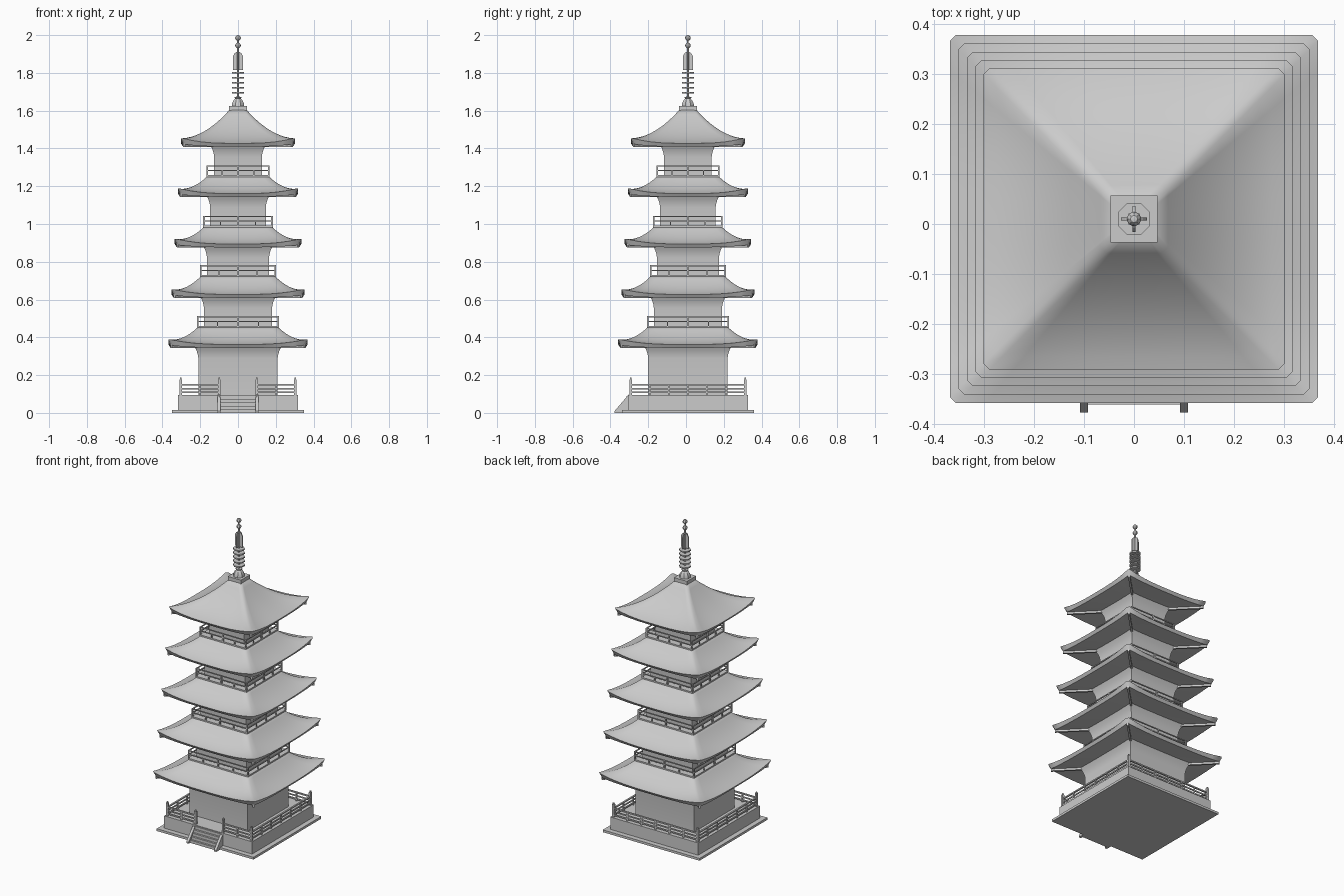
import bpy, bmesh, math
from mathutils import Matrix, Vector

if "Cube" in bpy.data.objects:
    bpy.data.objects.remove(bpy.data.objects["Cube"])

CY = 0.01  # the tower sits slightly back to leave room for the stairs

stone = bpy.data.materials.new("light_grey")
stone.diffuse_color = (0.6, 0.6, 0.6, 1)
stone.use_nodes = True
stone.node_tree.nodes["Principled BSDF"].inputs["Base Color"].default_value = stone.diffuse_color


def finish(name, bm, smooth=None):
    bmesh.ops.recalc_face_normals(bm, faces=bm.faces)
    me = bpy.data.meshes.new(name)
    bm.to_mesh(me)
    bm.free()
    me.materials.append(stone)
    if smooth:
        me.shade_smooth()
        me.set_sharp_from_angle(angle=math.radians(smooth))
    ob = bpy.data.objects.new(name, me)
    bpy.context.collection.objects.link(ob)
    return ob


def box(bm, x0, x1, y0, y1, z0, z1, turn=0):
    """Axis-aligned box about the tower axis, turned about it by an angle."""
    m = (Matrix.Translation((0, CY, 0)) @ Matrix.Rotation(turn, 4, 'Z')
         @ Matrix.Translation(((x0 + x1) / 2, (y0 + y1) / 2, (z0 + z1) / 2))
         @ Matrix.Diagonal((x1 - x0, y1 - y0, z1 - z0, 1)))
    bmesh.ops.create_cube(bm, size=1, matrix=m)


def square_ring(bm, r, z, c=0.0, lift=0.0, n=1):
    """Square loop with cut corners (c) whose corners rise by lift."""
    ring = []
    for k in range(4):
        rot = Matrix.Rotation(k * math.pi / 2, 3, 'Z')
        for i in range(n + (1 if c else 0)):
            u = -1 + 2 * i / n
            p = rot @ Vector((u * (r - c), -r, z + lift * abs(u) ** 3))
            ring.append(bm.verts.new((p.x, p.y + CY, p.z)))
    return ring


def loft(bm, rings):
    for a, b in zip(rings, rings[1:]):
        m = len(a)
        for i in range(m):
            bm.faces.new((a[i], a[(i + 1) % m], b[(i + 1) % m], b[i]))
    bm.faces.new(rings[0])
    bm.faces.new(rings[-1])


def lathe(bm, profile, sides=8):
    rings = []
    for r, z in profile:
        rings.append([bm.verts.new((r * math.cos(math.tau * (i + .5) / sides),
                                    CY + r * math.sin(math.tau * (i + .5) / sides), z))
                      for i in range(sides)])
    loft(bm, rings)


def roof(name, r, zb, r_top, z_top, r_wall):
    """Concave hipped roof with lifted corners and hip rafters below."""
    bm = bmesh.new()
    n, c, steps = 12, 0.012, 10
    z_eave = zb + 0.018
    rings = [square_ring(bm, r_wall - 0.02, zb + 0.012, c, 0, n),
             square_ring(bm, r - 0.012, zb, c, 0.012, n)]
    for i in range(steps + 1):
        t = i / steps
        rings.append(square_ring(bm, r + (r_top - r) * t,
                                 z_eave + (z_top - z_eave) * (0.35 * t + 0.65 * t * t),
                                 c, 0.026 * (1 - t) ** 2, n))
    loft(bm, rings)
    finish(name, bm, 50)
    bm = bmesh.new()
    for k in range(4):
        box(bm, r_wall * 1.35, (r - 0.016) * 1.414, -0.006, 0.006, zb - 0.001, zb + 0.018,
            math.pi / 4 + k * math.pi / 2)
    finish(name + "_hip_rafters", bm)


def wall(name, r, z0, zb):
    """Square wall that flares out into brackets under the eaves."""
    bm = bmesh.new()
    zf = zb - 0.055
    prof = [(r, z0), (r, zf), (r + 0.003, zf + 0.02), (r + 0.009, zf + 0.04),
            (r + 0.016, zf + 0.055), (r + 0.022, zb + 0.012)]
    loft(bm, [square_ring(bm, a, z) for a, z in prof])
    finish(name, bm, 30)


def balcony(name, r, z):
    bm = bmesh.new()
    box(bm, -r, r, -r, r, z - 0.004, z + 0.005)
    e = r - 0.004
    for k in range(4):
        a = k * math.pi / 2
        for h in (0.029, 0.054):
            box(bm, -r, r, -e - 0.003, -e + 0.003, z + h - 0.003, z + h + 0.003, a)
        for x in (-e, 0):
            box(bm, x - 0.004, x + 0.004, -e - 0.004, -e + 0.004, z, z + 0.057, a)
        for x in (-r / 2, r / 2):
            box(bm, x - 0.003, x + 0.003, -e - 0.003, -e + 0.003, z, z + 0.029, a)
    finish(name, bm)


# Stone base
bm = bmesh.new()
box(bm, -0.349, 0.349, -0.349, 0.349, 0, 0.015)
box(bm, -0.317, 0.317, -0.317, 0.317, 0.015, 0.095)
finish("base", bm)

# Front stairs with sloping side walls
bm = bmesh.new()
for i in range(5):
    y0 = -0.372 + i * 0.012
    box(bm, -0.1, 0.1, y0, -0.3, 0, 0.018 * (i + 1))
for s in (-1, 1):
    sec = [(-0.378, 0), (-0.378, 0.01), (-0.303, 0.098), (-0.303, 0)]
    ends = [[bm.verts.new((s * 0.1 + d, y, z)) for y, z in sec] for d in (-0.008, 0.008)]
    loft(bm, ends)
finish("stairs", bm)

# Railing around the base, open at the stairs
bm = bmesh.new()
E = 0.303
for k in range(4):
    a = k * math.pi / 2
    spans = [(-E, -0.1), (0.1, E)] if k == 0 else [(-E, E)]
    for x0, x1 in spans:
        for h, w in ((0.108, 0.004), (0.128, 0.003), (0.15, 0.005)):
            box(bm, x0, x1, -E - w, -E + w, h - 0.004, h + 0.004, a)
        m = max(2, round((x1 - x0) / 0.1))
        for i in range(1, m):
            x = x0 + (x1 - x0) * i / m
            box(bm, x - 0.004, x + 0.004, -E - 0.004, -E + 0.004, 0.09, 0.15, a)
    for x in (-E, -0.1, 0.1) if k == 0 else (-E,):
        box(bm, x - 0.007, x + 0.007, -E - 0.007, -E + 0.007, 0.09, 0.178, a)
        box(bm, x - 0.004, x + 0.004, -E - 0.004, -E + 0.004, 0.178, 0.187, a)
finish("base_railing", bm)

# Five storeys, each smaller than the one below
floors = [0.09, 0.455, 0.725, 0.986, 1.254]
walls = [0.21, 0.18, 0.164, 0.147, 0.126]
eaves = [0.344, 0.609, 0.876, 1.143, 1.409]
roofs = [0.369, 0.352, 0.335, 0.318, 0.302]
rails = [0.217, 0.201, 0.184, 0.167]
for i in range(5):
    wall(f"wall_{i + 1}", walls[i], floors[i], eaves[i])
    last = i == 4
    roof(f"roof_{i + 1}", roofs[i], eaves[i], 0.042 if last else rails[i] - 0.006,
         1.608 if last else floors[i + 1], walls[i] + 0.016)
    if not last:
        balcony(f"balcony_{i + 2}", rails[i], floors[i + 1])

# Spire foot and bell
bm = bmesh.new()
box(bm, -0.047, 0.047, -0.047, 0.047, 1.6, 1.625)
finish("spire_foot", bm)
bm = bmesh.new()
lathe(bm, [(0.035, 1.625), (0.033, 1.64), (0.025, 1.655), (0.015, 1.664), (0.02, 1.667),
           (0.02, 1.673), (0.006, 1.674), (0.006, 1.9), (0.004, 1.99)])
finish("spire_pole", bm, 30)

# Stacked rings
bm = bmesh.new()
for i in range(5):
    z = 1.695 + i * 0.0265
    lathe(bm, [(0.035, z - 0.004), (0.035, z + 0.004)])
finish("spire_rings", bm)

# Four upright fins
bm = bmesh.new()
for k in range(4):
    m = Matrix.Translation((0, CY, 0)) @ Matrix.Rotation(k * math.pi / 2, 4, 'Z')
    sec = [(0, 1.815), (0.026, 1.815), (0.026, 1.89), (0.017, 1.905), (0, 1.915)]
    loft(bm, [[bm.verts.new(m @ Vector((x, d, z))) for x, z in sec] for d in (-0.003, 0.003)])
finish("spire_fins", bm)

# Two jewels at the tip
bm = bmesh.new()
for z in (1.945, 1.985):
    bmesh.ops.create_uvsphere(bm, u_segments=8, v_segments=6, radius=0.015,
                              matrix=Matrix.Translation((0, CY, z)))
finish("spire_jewels", bm, 30)
